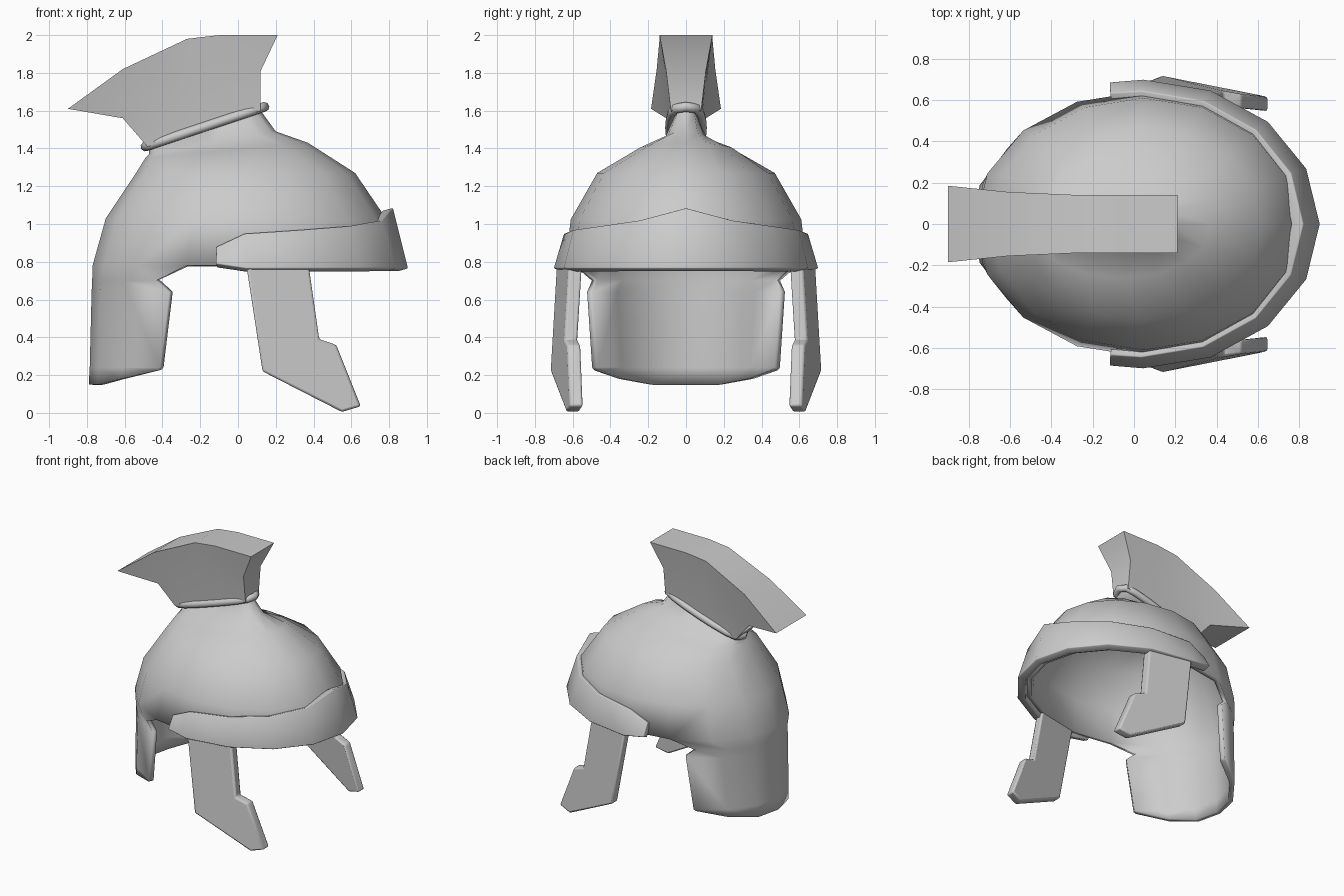
import bpy, bmesh, math

cube = bpy.data.objects.get("Cube")
if cube:
    bpy.data.objects.remove(cube)

steel = bpy.data.materials.new("plain grey metal")
steel.use_nodes = True
grey = (0.6, 0.6, 0.6, 1)
steel.diffuse_color = grey
steel.node_tree.nodes["Principled BSDF"].inputs["Base Color"].default_value = grey

COLS = 16
STEP = 360 / COLS


def oval(deg, back, front, width, power=1.0):
    """Point on an oval spanning two (x, z) ends; z slopes between them."""
    c, s = math.cos(math.radians(deg)), math.sin(math.radians(deg))
    t = (c + 1) / 2
    y = math.copysign(width * abs(s) ** power, s) if abs(s) > 1e-6 else 0
    return (back[0] + (front[0] - back[0]) * t, y,
            back[1] + (front[1] - back[1]) * t)


def bridge(bm, a, b):
    """Quads between two rows of vertices."""
    for i in range(len(a) - 1):
        bm.faces.new((a[i], a[i + 1], b[i + 1], b[i]))


def finish(name, bm, angle=60, thickness=0, bevel=0, mirror=False):
    bmesh.ops.recalc_face_normals(bm, faces=bm.faces)
    mesh = bpy.data.meshes.new(name)
    bm.to_mesh(mesh)
    bm.free()
    mesh.materials.append(steel)
    ob = bpy.data.objects.new(name, mesh)
    bpy.context.collection.objects.link(ob)
    if thickness:
        mod = ob.modifiers.new("thickness", 'SOLIDIFY')
        mod.thickness = thickness
        mod.offset = -1
    if bevel:
        mod = ob.modifiers.new("soft edges", 'BEVEL')
        mod.width = bevel
        mod.segments = 2
    if mirror:
        mod = ob.modifiers.new("other side", 'MIRROR')
        mod.use_axis = (False, True, False)
    for other in bpy.context.selected_objects:
        other.select_set(False)
    bpy.context.view_layer.objects.active = ob
    ob.select_set(True)
    bpy.ops.object.shade_smooth_by_angle(angle=math.radians(angle))
    return ob


# Bowl: oval rings from rim to the narrow crest seat, with the neck guard below
bowl_rings = [
    ((-0.77, 0.78), (0.83, 0.78), 0.64, 1),
    ((-0.70, 1.03), (0.79, 1.02), 0.61, 1),
    ((-0.54, 1.27), (0.62, 1.27), 0.47, 1),
    ((-0.49, 1.35), (0.37, 1.43), 0.26, 0.9),
    ((-0.47, 1.37), (0.20, 1.49), 0.12, 0.7),
    ((-0.47, 1.41), (0.12, 1.60), 0.07, 0.5),
]
bm = bmesh.new()
rows = []
for back, front, width, power in bowl_rings:
    row = [bm.verts.new(oval(i * STEP, back, front, width, power)) for i in range(COLS)]
    rows.append(row + row[:1])
for a, b in zip(rows, rows[1:]):
    bridge(bm, a, b)
bm.faces.new(rows[-1][:-1])

# Neck guard rows: height, half width, share of the arc covered, back x
upper = rows[0][5:12]
for z, width, share, back in ((0.70, 0.61, 0.81, -0.772), (0.64, 0.60, 0.90, -0.775),
                              (0.24, 0.59, 0.85, -0.785), (None, 0.58, 0.84, -0.79)):
    lower = []
    for k in range(-3, 4):
        height = z or (0.15, 0.15, 0.18, 0.225)[abs(k)]
        p = oval(180 + k * STEP * share, (back, height), (0.83, height), width)
        lower.append(bm.verts.new(p))
    bridge(bm, upper, lower)
    upper = lower
finish("bowl_and_neck_guard", bm, thickness=0.035)

# Brow band: flared strip with a central peak
half = [(0, 1.085), (22.5, 1.02), (45, 0.99), (67.5, 0.97), (90, 0.95), (101, 0.88)]
strip = [(-a, z) for a, z in half[:0:-1]] + half
bm = bmesh.new()
top = [bm.verts.new(oval(a, (-0.75, z), (0.82, z), 0.645)) for a, z in strip]
low = [bm.verts.new(oval(a, (-0.81, z), (0.90, z), 0.70))
       for a, z in ((a, 0.79 if abs(a) > 95 else 0.765) for a, _ in strip)]
bridge(bm, top, low)
finish("brow_band", bm, thickness=0.06, bevel=0.006)

# Cheek guards: slanted plates, mirrored
outline = [(0.04, 0.81), (0.13, 0.22), (0.55, 0.005), (0.65, 0.035),
           (0.52, 0.36), (0.43, 0.39), (0.37, 0.81)]
bm = bmesh.new()
sides = []
for depth in (0, 0.07):
    sides.append([bm.verts.new((x, 0.745 - 0.2 * x - 0.09 * max(0, z - 0.22) - depth, z))
                  for x, z in outline])
    bm.faces.new(sides[-1])
bridge(bm, sides[0] + sides[0][:1], sides[1] + sides[1][:1])
finish("cheek_guards", bm, bevel=0.012, mirror=True)

# Crest: lofted stations of base, middle and top points with the top half width
stations = [
    ((-0.48, 1.41), (-0.61, 1.56), (-0.90, 1.61), 0.185),
    ((-0.36, 1.45), (-0.44, 1.64), (-0.61, 1.82), 0.155),
    ((-0.20, 1.50), (-0.22, 1.73), (-0.27, 1.98), 0.14),
    ((-0.05, 1.55), (-0.05, 1.78), (-0.10, 2.00), 0.14),
    ((0.12, 1.60), (0.12, 1.81), (0.21, 2.00), 0.14),
]
bm = bmesh.new()
loops = []
for base, mid, tip, width in stations:
    section = [(base, 0.08), (mid, 0.105), (tip, width)]
    section += [(p, -w) for p, w in section[::-1]]
    loops.append([bm.verts.new((p[0], w, p[1])) for p, w in section])
for a, b in zip(loops, loops[1:]):
    bridge(bm, a + a[:1], b + b[:1])
for end in (loops[0], loops[-1]):
    for i in range(2):
        bm.faces.new((end[i], end[i + 1], end[4 - i], end[5 - i]))
finish("crest", bm, angle=50)

# Rounded collar around the crest seat
curve = bpy.data.curves.new("crest_collar", 'CURVE')
curve.dimensions = '3D'
curve.bevel_depth = 0.026
curve.bevel_resolution = 2
line = curve.splines.new('POLY')
line.points.add(COLS - 1)
for i, point in enumerate(line.points):
    point.co = (*oval(i * STEP, (-0.49, 1.41), (0.14, 1.62), 0.085, 0.5), 1)
line.use_cyclic_u = True
curve.materials.append(steel)
bpy.context.collection.objects.link(bpy.data.objects.new("crest_collar", curve))
